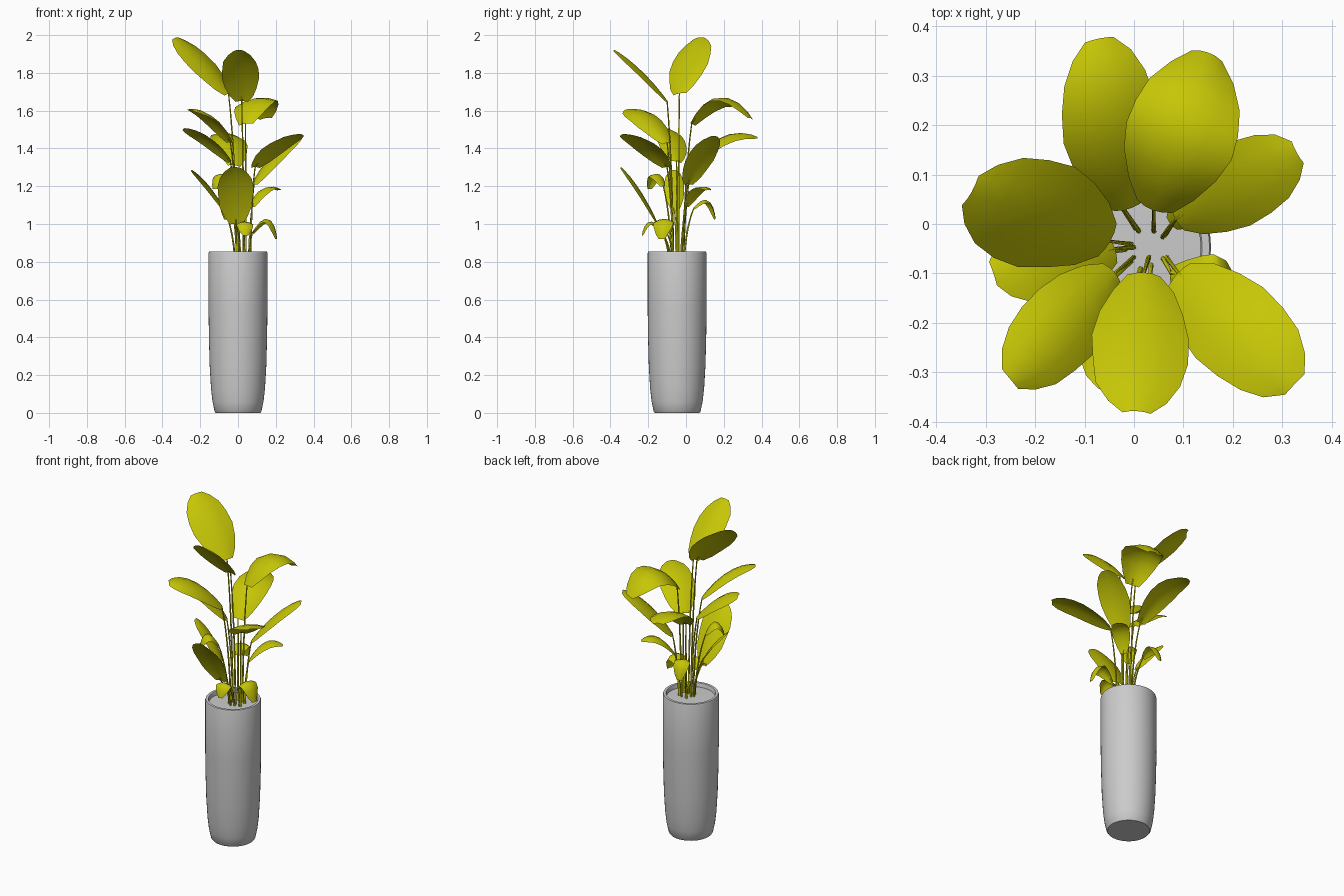
import bpy, bmesh, math, random
from mathutils import Vector, Matrix

if "Cube" in bpy.data.objects:
    bpy.data.objects.remove(bpy.data.objects["Cube"])

random.seed(4)
PC = Vector((0, -0.047, 0))   # pot axis
UP = Vector((0, 0, 1))

green = bpy.data.materials.new("leaf_green")
green.diffuse_color = (0.56, 0.56, 0.002, 1)
green.use_nodes = True
green.node_tree.nodes["Principled BSDF"].inputs["Base Color"].default_value = green.diffuse_color


def finish(name, bm, angle, mat=None):
    me = bpy.data.meshes.new(name)
    bm.to_mesh(me)
    bm.free()
    ob = bpy.data.objects.new(name, me)
    bpy.context.collection.objects.link(ob)
    if mat:
        me.materials.append(mat)
    bpy.ops.object.select_all(action='DESELECT')
    ob.select_set(True)
    bpy.context.view_layer.objects.active = ob
    bpy.ops.object.shade_smooth_by_angle(angle=math.radians(angle))
    return ob


def lathe(name, profile, segs=48):
    bm = bmesh.new()
    rings = []
    for r, z in profile:
        if r == 0:
            rings.append([bm.verts.new(PC + Vector((0, 0, z)))] * segs)
        else:
            rings.append([bm.verts.new(PC + Vector((r * math.cos(a), r * math.sin(a), z)))
                          for a in (2 * math.pi * k / segs for k in range(segs))])
    for a, b in zip(rings, rings[1:]):
        for k in range(segs):
            n = (k + 1) % segs
            quad = dict.fromkeys((a[k], a[n], b[n], b[k]))
            bm.faces.new(list(quad))
    return finish(name, bm, 35)


def bezier(a, c, b, t):
    return a * (1 - t) ** 2 + c * 2 * t * (1 - t) + b * t * t


def tube(name, pts, r0, r1, sides=6):
    bm = bmesh.new()
    rings = []
    for i, p in enumerate(pts):
        t = (pts[min(i + 1, len(pts) - 1)] - pts[max(i - 1, 0)]).normalized()
        u = t.cross(Vector((0.3, 1, 0.1))).normalized()
        v = t.cross(u)
        r = r0 + (r1 - r0) * i / (len(pts) - 1)
        rings.append([bm.verts.new(p + (u * math.cos(a) + v * math.sin(a)) * r)
                      for a in (2 * math.pi * k / sides for k in range(sides))])
    for a, b in zip(rings, rings[1:]):
        for k in range(sides):
            n = (k + 1) % sides
            bm.faces.new((a[k], a[n], b[n], b[k]))
    bm.faces.new(rings[0][::-1])
    bm.faces.new(rings[-1])
    return finish(name, bm, 60, green)


# Width of the blade along its length
OUTLINE = [(0, .34), (.1, .64), (.25, .88), (.42, 1), (.6, 1), (.77, .88), (.91, .62), (1, .3)]
ACROSS = [-1, -.5, 0, .5, 1]


def leaf(name, base, tip, half, lift, roll=0, droop=0.2, curl=0):
    base, tip = Vector(base), Vector(tip)
    ctrl = base.lerp(tip, .5 + curl) + UP * lift * 2
    d = tip - base
    flat = d.cross(UP).normalized()
    a = math.radians(roll)   # positive roll lifts the side edge
    side = flat * math.cos(a) + flat.cross(d).normalized() * math.sin(a)
    # Blade: curved sheet with drooping edges
    bm = bmesh.new()
    rows = []
    for t, w in OUTLINE:
        p = bezier(base, ctrl, tip, t)
        tan = ((ctrl - base) * (1 - t) + (tip - ctrl) * t).normalized()
        nrm = side.cross(tan).normalized()
        row = []
        for s in ACROSS:
            k = w * half * (random.uniform(.96, 1.03) if abs(s) == 1 else 1)
            row.append(bm.verts.new(p + side * s * k - nrm * droop * w * half * (s * s - .3)))
        rows.append(row)
    for a, b in zip(rows, rows[1:]):
        for j in range(len(ACROSS) - 1):
            bm.faces.new((a[j], a[j + 1], b[j + 1], b[j]))
    finish(name, bm, 80, green)
    # Stem: rises from the soil and meets the blade
    root = Vector((0.02 + base.x * 0.5, -0.045 + (base.y + 0.045) * 0.4, 0.8))
    mid = root.lerp(base, .2)
    mid.z = root.z + (base.z - root.z) * .65
    pts = [bezier(root, mid, base, i / 7) for i in range(8)]
    pts.append(bezier(base, ctrl, tip, .06))
    tube(name + "_stem", pts, 0.0055, 0.003)


# Pot with hollow rim, and the soil inside
lathe("pot", [(0, 0), (.118, 0), (.124, .008), (.135, .06), (.143, .13), (.150, .25), (.154, .40),
              (.156, .55), (.156, .845), (.153, .854), (.138, .854), (.135, .848), (.135, .80)])
lathe("soil", [(.136, .83), (0, .835)])

# Leaves: base, tip, half width, arch height, roll, droop, curl
LEAVES = [
    ((-.05, -.035, 1.69), (-.33, .065, 1.985), .116, .025, 14),
    ((.02, -.10, 1.65), (.005, -.38, 1.92), .097, .02, 0, .25),
    ((.04, .03, 1.53), (.15, .345, 1.56), .112, .115, 8, .28),
    ((-.04, -.10, 1.43), (-.25, -.315, 1.605), .087, .045, 12, .28),
    ((-.04, -.05, 1.33), (-.285, -.10, 1.505), .083, .03, -12),
    ((.09, -.10, 1.30), (.325, -.325, 1.475), .098, .035),
    ((.085, .01, 1.21), (.33, .145, 1.465), .085, .03),
    ((-.02, .03, 1.31), (-.07, .375, 1.46), .098, .07, -8, .25),
    ((-.01, -.15, 1.00), (-.015, -.345, 1.30), .095, .025),
    ((-.07, -.06, 1.07), (-.245, -.06, 1.285), .053, .02, -12),
    ((-.05, -.12, 1.20), (-.125, -.195, 1.185), .05, .07, 0, .35, .15),
    ((.075, .0, 1.09), (.22, .12, 1.18), .05, .05),
    ((.075, -.10, .95), (.205, -.13, .92), .056, .09, 0, .35, .25),
    ((.03, -.13, .96), (.04, -.232, .94), .046, .06, 0, .35, .2),
    ((-.03, .04, 1.08), (-.06, .155, 1.025), .047, .075, 0, .35, .25),
]
for i, args in enumerate(LEAVES, 1):
    leaf(f"leaf_{i:02d}", *args)
